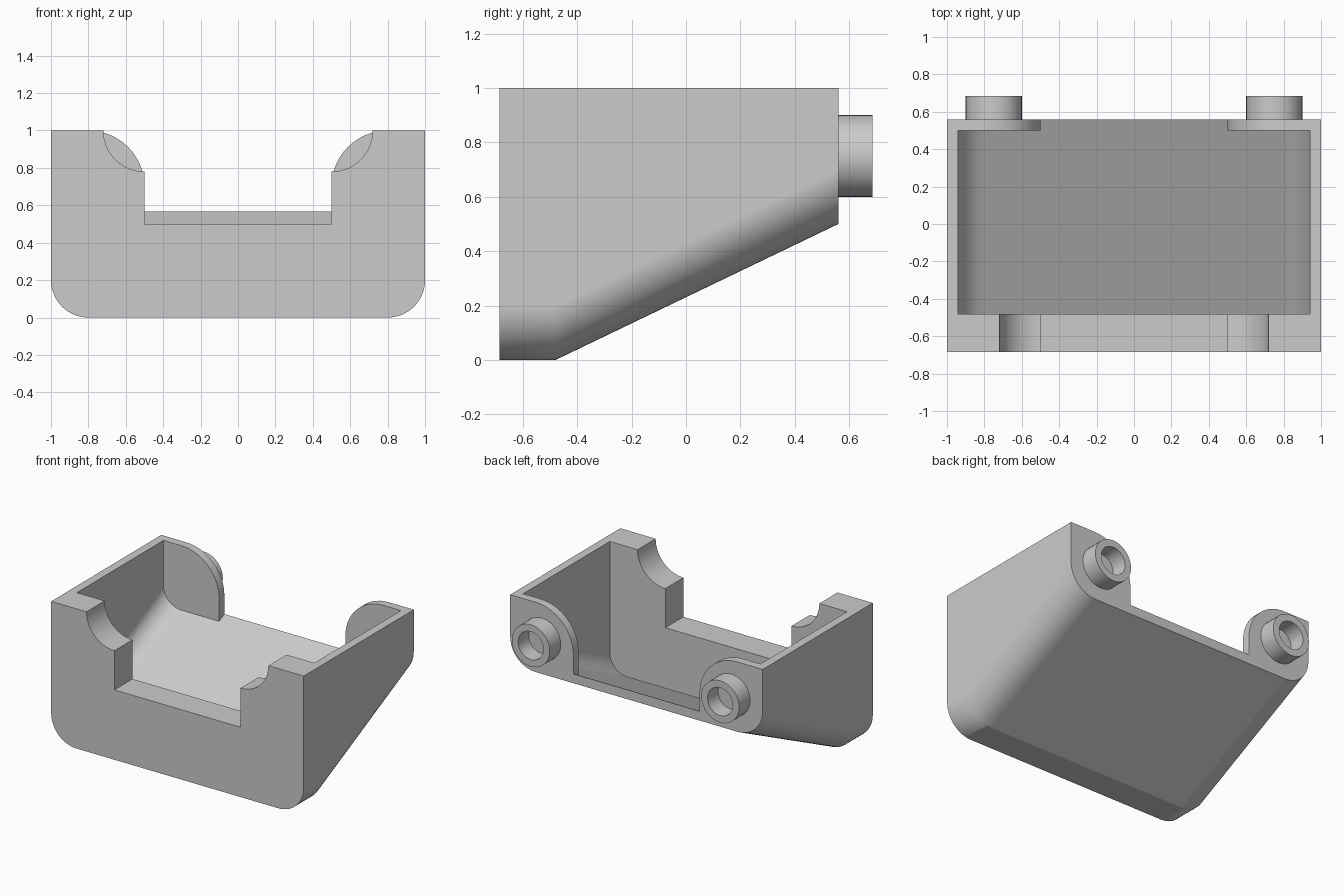
import bpy, bmesh
from math import sin, cos, pi, radians

if "Cube" in bpy.data.objects:
    bpy.data.objects.remove(bpy.data.objects["Cube"], do_unlink=True)

FRONT, KNEE, BACK = -0.685, -0.48, 0.56
SLOPE = 0.5 / (BACK - KNEE)
FLOOR = 0.067

grey = bpy.data.materials.new("light grey")
grey.use_nodes = True
colour = (0.6, 0.6, 0.6, 1)
grey.diffuse_color = colour
grey.node_tree.nodes["Principled BSDF"].inputs["Base Color"].default_value = colour


def rise(y):
    """Height of the sloping underside at depth y."""
    return max(0, (y - KNEE) * SLOPE)


def arc(cx, cz, r, start, end, n=14):
    angles = [radians(start + (end - start) * i / n) for i in range(n + 1)]
    return [(cx + r * cos(a), cz + r * sin(a)) for a in angles]


def mirrored(half):
    """Close a right-hand half outline with its mirror image."""
    return half + [(-x, z) for x, z in reversed(half)]


def finish(name, bm):
    bmesh.ops.recalc_face_normals(bm, faces=bm.faces)
    mesh = bpy.data.meshes.new(name)
    bm.to_mesh(mesh)
    bm.free()
    mesh.materials.append(grey)
    obj = bpy.data.objects.new(name, mesh)
    bpy.context.collection.objects.link(obj)
    return obj


def loft(name, section, depths):
    """Skin the outline section(y) through the given depths."""
    bm = bmesh.new()
    rings = [[bm.verts.new((x, y, z)) for x, z in section(y)] for y in depths]
    for a, b in zip(rings, rings[1:]):
        for i in range(len(a)):
            j = (i + 1) % len(a)
            bm.faces.new((a[i], a[j], b[j], b[i]))
    bm.faces.new(rings[0])
    bm.faces.new(rings[-1])
    return finish(name, bm)


def cut(target, cutter):
    mod = target.modifiers.new("cut", "BOOLEAN")
    mod.operation, mod.solver, mod.object = "DIFFERENCE", "EXACT", cutter
    bpy.context.view_layer.update()
    graph = bpy.context.evaluated_depsgraph_get()
    mesh = bpy.data.meshes.new_from_object(target.evaluated_get(graph))
    target.modifiers.clear()
    target.data = mesh
    bpy.data.objects.remove(cutter, do_unlink=True)


def smooth(obj):
    bpy.ops.object.select_all(action="DESELECT")
    obj.select_set(True)
    bpy.context.view_layer.objects.active = obj
    bpy.ops.object.shade_smooth_by_angle(angle=radians(25))
    obj.modifiers.new("flat_panels", "WEIGHTED_NORMAL").keep_sharp = True


# Outer body: round-bottomed section with a sloping underside
def body_section(y):
    return mirrored([(1, 1)] + arc(0.8, 0.2 + rise(y), 0.2, 0, -90))


# Open cavity following the slope
def cavity_section(y):
    return mirrored([(0.94, 1.2)] + arc(0.8, FLOOR + 0.14 + rise(y), 0.14, 0, -90))


# Gap between the two rounded back tabs, level with the cavity floor
def back_gap_section(y):
    return mirrored([(0.8, 1.2)] + arc(0.8, 0.7, 0.3, 90, 180) + [(0.5, FLOOR + rise(y))])


# Front opening with scooped shoulders
def front_notch_section(y):
    return mirrored([(0.72, 1.2)] + arc(0.5, 1, 0.22, 0, -90) + [(0.5, 0.5)])


body = loft("body_shell", body_section, [FRONT, KNEE, BACK])
cut(body, loft("cavity_cutter", cavity_section, [KNEE, 0.5]))
cut(body, loft("back_gap_cutter", back_gap_section, [0.45, 0.6]))
cut(body, loft("front_notch_cutter", front_notch_section, [-0.8, -0.44]))
smooth(body)

# Hollow pegs on the back tabs
for side, name in ((1, "left_peg"), (-1, "right_peg")):
    bm = bmesh.new()
    profile = [(0.15, 0.55), (0.15, 0.685), (0.1, 0.685), (0.1, 0.565), (0, 0.565)]
    cx, cz = side * 0.75, 0.75
    verts = [bm.verts.new((cx + r, y, cz)) for r, y in profile]
    edges = [bm.edges.new(pair) for pair in zip(verts, verts[1:])]
    bmesh.ops.spin(bm, geom=verts + edges, cent=(cx, 0, cz), axis=(0, 1, 0),
                   angle=2 * pi, steps=40)
    bmesh.ops.remove_doubles(bm, verts=bm.verts, dist=0.0005)
    bmesh.ops.holes_fill(bm, edges=bm.edges, sides=0)
    smooth(finish(name, bm))
